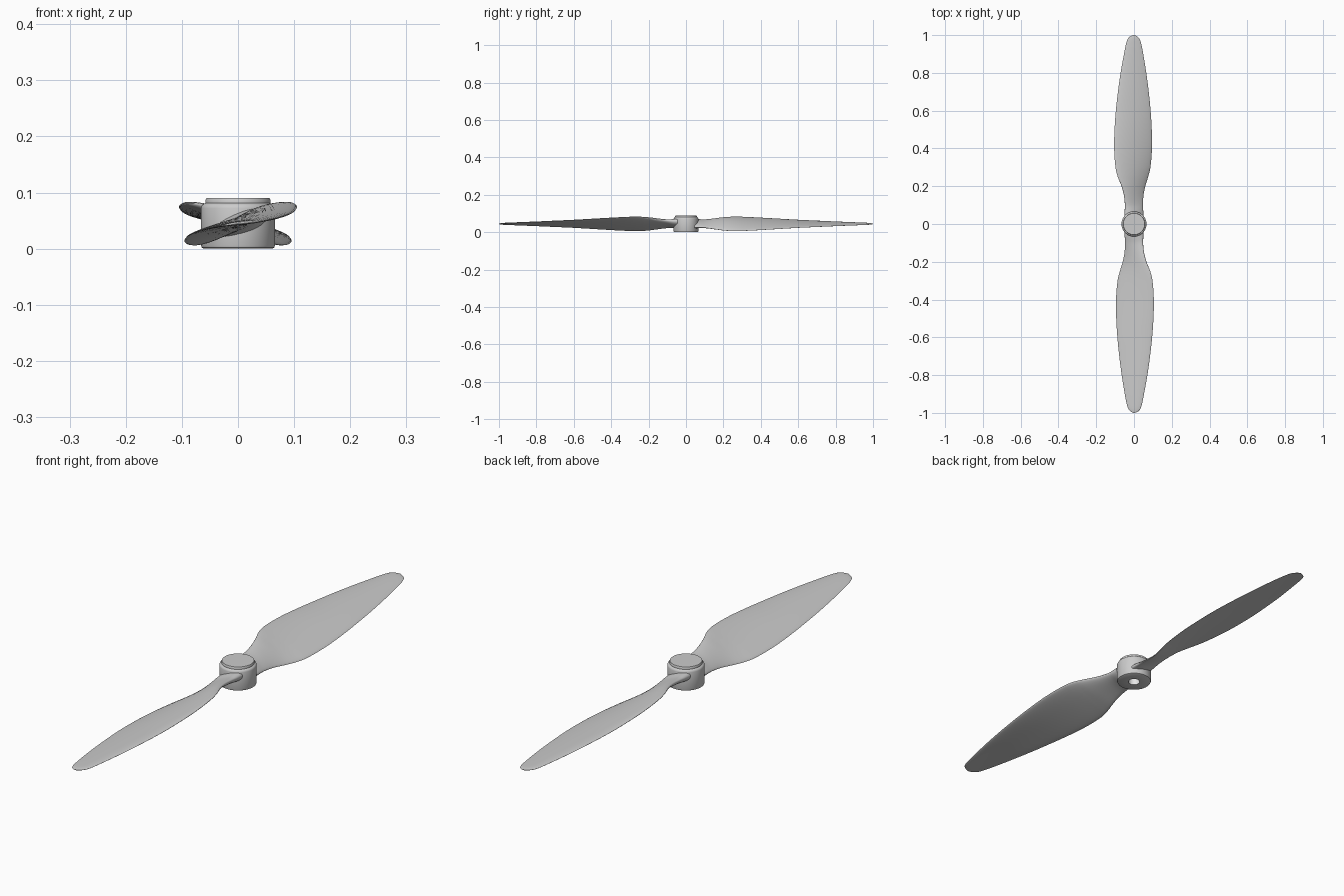
import bpy, bmesh, math
from mathutils import Vector

if "Cube" in bpy.data.objects:
    bpy.data.objects.remove(bpy.data.objects["Cube"])


def material(name, v):
    m = bpy.data.materials.new(name)
    m.diffuse_color = (v, v, v, 1)
    m.use_nodes = True
    m.node_tree.nodes["Principled BSDF"].inputs["Base Color"].default_value = m.diffuse_color
    return m


GREY = material("light grey plastic", 0.6)
PALE = material("pale bore", 0.9)


def finish(bm, name, mats, angle=40):
    bmesh.ops.recalc_face_normals(bm, faces=bm.faces)
    me = bpy.data.meshes.new(name)
    bm.to_mesh(me)
    bm.free()
    ob = bpy.data.objects.new(name, me)
    bpy.context.collection.objects.link(ob)
    for m in mats:
        me.materials.append(m)
    bpy.ops.object.select_all(action='DESELECT')
    ob.select_set(True)
    bpy.context.view_layer.objects.active = ob
    bpy.ops.object.shade_smooth_by_angle(angle=math.radians(angle))
    return ob


# Hub: lathed profile with a stepped cap and a shaft bore underneath
N = 64
profile = [(0.022, 0.055), (0.022, 0.0), (0.061, 0.0), (0.0645, 0.002), (0.066, 0.006),
           (0.066, 0.072), (0.0645, 0.077), (0.061, 0.08), (0.058, 0.081),
           (0.058, 0.087), (0.0565, 0.09)]
bm = bmesh.new()
rings = [[bm.verts.new((r * math.cos(2 * math.pi * i / N), r * math.sin(2 * math.pi * i / N), z))
          for i in range(N)] for r, z in profile]
for k in range(len(rings) - 1):
    a, b = rings[k], rings[k + 1]
    for i in range(N):
        j = (i + 1) % N
        f = bm.faces.new((a[i], a[j], b[j], b[i]))
        f.material_index = 1 if k == 0 else 0
bm.faces.new(rings[0]).material_index = 1
bm.faces.new(rings[-1])
finish(bm, "hub", [GREY, PALE], 35)

# Blade stations: radius, left x, right x, half height of the twist, thickness
stations = [
    (0.045, -.050, .050, .018, .040),
    (0.070, -.049, .049, .018, .034),
    (0.100, -.048, .048, .020, .026),
    (0.150, -.053, .050, .027, .023),
    (0.200, -.066, .060, .034, .021),
    (0.250, -.086, .075, .0375, .019),
    (0.300, -.098, .087, .037, .018),
    (0.400, -.105, .095, .032, .017),
    (0.500, -.103, .094, .026, .016),
    (0.600, -.096, .088, .020, .014),
    (0.700, -.085, .078, .0155, .012),
    (0.800, -.071, .065, .011, .010),
    (0.900, -.053, .049, .007, .008),
    (0.950, -.043, .039, .005, .007),
    (0.980, -.033, .029, .0035, .006),
    (0.994, -.019, .016, .002, .004),
    (1.000, -.004, .004, .0005, .002),
]


def hermite(a, b, c, d, t):
    """Smooth value between stations b and c, allowing for uneven spacing."""
    h = c[0] - b[0]
    out = [b[0] + h * t]
    for i in range(1, 5):
        m0 = (c[i] - a[i]) / (c[0] - a[0]) * h
        m1 = (d[i] - b[i]) / (d[0] - b[0]) * h
        out.append((2*t**3 - 3*t*t + 1) * b[i] + (t**3 - 2*t*t + t) * m0
                   + (3*t*t - 2*t**3) * c[i] + (t**3 - t*t) * m1)
    return out


def section(y, xl, xr, h, thick, m=32):
    """Cambered aerofoil loop, leading edge on the left and high."""
    mid = Vector(((xl + xr) / 2, y, 0.044))
    half = Vector(((xr - xl) / 2, 0, -h))
    normal = Vector((h, 0, half.x)).normalized()
    camber = 0.05 * half.length * min(1, max(0, (y - 0.1) / 0.15))
    pts = []
    for i in range(m):
        a = 2 * math.pi * i / m
        s = math.cos(a)
        n = math.sin(a) * thick / 2 * (1 - 0.25 * s)
        pts.append(mid + half * s + normal * (n + camber * (1 - s * s)))
    return pts


def blade(name, sign):
    bm = bmesh.new()
    loops, last = [], len(stations) - 1
    for k in range(last):
        q = [stations[max(0, min(last, k + o))] for o in (-1, 0, 1, 2)]
        for s in range(4):
            loops.append(section(*hermite(*q, s / 4)))
    loops.append(section(*stations[-1]))
    vs = [[bm.verts.new((p.x * sign, p.y * sign, p.z)) for p in lp] for lp in loops]
    for a, b in zip(vs, vs[1:]):
        for i in range(len(a)):
            j = (i + 1) % len(a)
            bm.faces.new((a[i], a[j], b[j], b[i]))
    bm.faces.new(vs[0])
    bm.faces.new(vs[-1])
    finish(bm, name, [GREY], 60)


# Two identical blades, half a turn apart
blade("rear_blade", 1)
blade("front_blade", -1)
